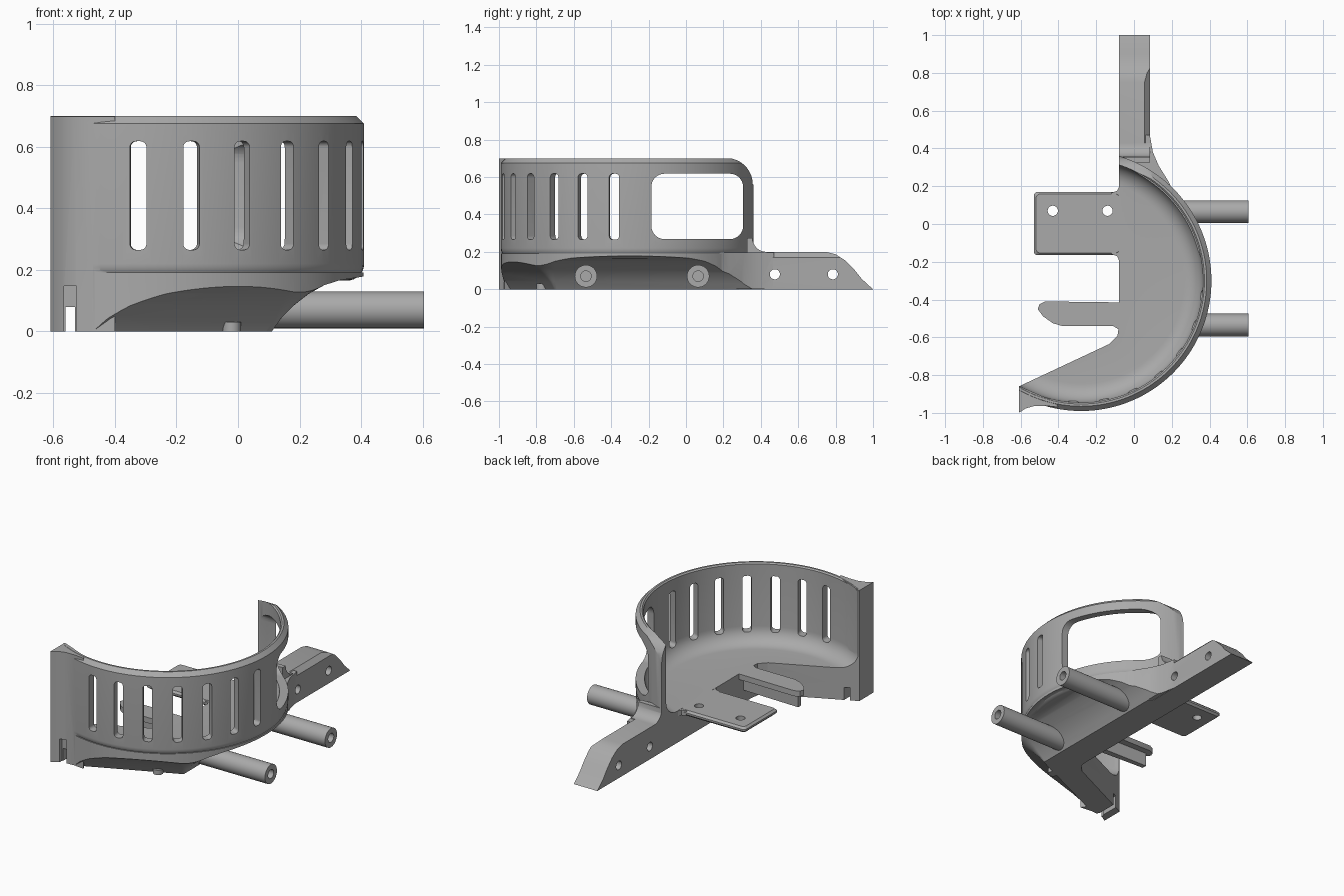
import bpy, bmesh, math
from mathutils import Vector, Matrix

if "Cube" in bpy.data.objects:
    bpy.data.objects.remove(bpy.data.objects["Cube"])

GREY = (0.40, 0.40, 0.40, 1)
mat = bpy.data.materials.new("plain_grey")
mat.use_nodes = True
mat.diffuse_color = GREY
mat.node_tree.nodes["Principled BSDF"].inputs["Base Color"].default_value = GREY

CX, CY, R, RI = -0.28, -0.30, 0.69, 0.645   # bowl axis and radii
FLOOR = 0.20


def finish(name, bm):
    bmesh.ops.recalc_face_normals(bm, faces=bm.faces)
    me = bpy.data.meshes.new(name)
    bm.to_mesh(me)
    bm.free()
    ob = bpy.data.objects.new(name, me)
    me.materials.append(mat)
    bpy.context.collection.objects.link(ob)
    return ob


def loft(name, loops):
    """Closed solid through loops with equal point counts."""
    bm = bmesh.new()
    rings = [[bm.verts.new(p) for p in lp] for lp in loops]
    n = len(rings[0])
    for a, b in zip(rings, rings[1:]):
        for i in range(n):
            j = (i + 1) % n
            bm.faces.new((a[i], a[j], b[j], b[i]))
    bm.faces.new(rings[0])
    bm.faces.new(rings[-1])
    return finish(name, bm)


def prism(name, pts, lo, hi, axis="z"):
    """Extrude a 2D outline along z (points x,y) or along x (points y,z)."""
    put = (lambda p, t: (p[0], p[1], t)) if axis == "z" else (lambda p, t: (t, p[0], p[1]))
    return loft(name, [[put(p, t) for p in pts] for t in (lo, hi)])


def arc(cx, cy, r, a0, a1, n=8):
    return [(cx + r * math.cos(math.radians(a0 + (a1 - a0) * i / n)),
             cy + r * math.sin(math.radians(a0 + (a1 - a0) * i / n))) for i in range(n + 1)]


def round_rect(x0, x1, y0, y1, r):
    return (arc(x1 - r, y1 - r, r, 0, 90) + arc(x0 + r, y1 - r, r, 90, 180)
            + arc(x0 + r, y0 + r, r, 180, 270) + arc(x1 - r, y0 + r, r, 270, 360))


def rod(name, y, z, r, x0, x1):
    return prism(name, arc(y, z, r, 0, 348.75, 31), x0, x1, "x")


def peg(name, x, y, r, z0, z1):
    return prism(name, arc(x, y, r, 0, 348.75, 31), z0, z1)


def revolve(name, profile, steps=128):
    bm = bmesh.new()
    vs = [bm.verts.new((r, 0, z)) for r, z in profile]
    es = [bm.edges.new(e) for e in zip(vs, vs[1:])]
    bmesh.ops.spin(bm, geom=vs + es, cent=(0, 0, 0), axis=(0, 0, 1),
                   angle=math.tau, steps=steps)
    bmesh.ops.remove_doubles(bm, verts=bm.verts, dist=1e-5)
    bmesh.ops.translate(bm, verts=bm.verts, vec=(CX, CY, 0))
    return finish(name, bm)


def boolean(ob, other, op="DIFFERENCE"):
    m = ob.modifiers.new("cut", "BOOLEAN")
    m.operation, m.solver, m.object = op, "EXACT", other
    dg = bpy.context.evaluated_depsgraph_get()
    me = bpy.data.meshes.new_from_object(ob.evaluated_get(dg))
    ob.modifiers.clear()
    ob.data = me
    bpy.data.objects.remove(other)


# Rounded bowl: thin floor and tall wall with a chamfered rim
bowl = revolve("bowl_body", [(0, 0.165)] + arc(R - 0.055, 0.22, 0.055, -90, 0)
               + [(R, 0.675), (R - 0.025, 0.70), (RI + 0.008, 0.70), (RI, 0.692)]
               + arc(RI - 0.1, FLOOR + 0.1, 0.1, 0, -90) + [(0, FLOOR)])

# Skirt below the bowl, with the rear mounting bar and its gusset
skirt = revolve("skirt", [(0, 0), (R - 0.002, 0), (R - 0.002, 0.192), (0, 0.192)])
nose = [(0.75, 0.20), (0.80, 0.187), (0.85, 0.155), (0.90, 0.105), (0.94, 0.055), (1.0, 0)]
web = arc(0.43, 0.275, 0.075, 180, 270)
bar = prism("bar", [(0.20, 0), (0.20, 0.19), (0.325, 0.19), (0.325, 0.275)] + web + nose,
            -0.12, 0.085, "x")
edge = loft("bar_chamfer", [[(0.055, y, 0.201), (0.12, y, 0.201), (0.12, y, 0.14), (0.086, y, 0.17)]
                            for y in (0.43, 1.2)])
boolean(bar, edge)
gusset = prism("gusset", [(0, 0.15), (0.22, 0.15), (0.18, 0.23), (0.13, 0.31),
                          (0.10, 0.38), (0.084, 0.47), (0, 0.47)], 0.002, 0.196)
boolean(skirt, bar, "UNION")
boolean(skirt, gusset, "UNION")

# Concave scoop under the bowl, following the bar and the slanted front edge
n = Vector((0.41, -0.912))
along = Vector((-0.912, -0.41))
corner = Vector((0.11, -0.70))
levels = []
for d, z in [(-0.003, -0.1), (0, 0), (0.03, 0.042), (0.07, 0.083), (0.12, 0.122),
             (0.17, 0.15), (0.22, 0.166), (0.34, 0.185), (0.40, 0.25)]:
    far = corner + along * 1.5 + n * d
    pts = [(corner.x + d, 2)] + arc(corner.x, corner.y, d, 0, -65.8)
    pts += [tuple(far), (far.x, -3), (3, -3), (3, 2)]
    levels.append([(x, y, z) for x, y in pts])
boolean(skirt, loft("scoop", levels))
boolean(bowl, skirt, "UNION")

# Flared end of the front wall
flare = prism("flare", [(-0.65, -0.84), (-0.61, -0.858), (-0.42, -0.94), (-0.40, -0.97),
                        (-0.47, -0.962), (-0.53, -0.964), (-0.575, -0.977),
                        (-0.61, -1.0), (-0.65, -1.0)], 0.0, 0.699)
boolean(bowl, flare, "UNION")

# Open left side: straight edge, rounded notch and slanted front edge
boolean(bowl, prism("opening", [(-0.08, 1.2), (-0.08, -0.54), (-0.087, -0.59), (-0.13, -0.635),
                                (-0.61, -0.86), (-0.61, -2), (-2, -2), (-2, 1.2)], -1, 2))

# Rounded upper corner of the rear wall end
boolean(bowl, prism("end_round", arc(0.215, 0.56, 0.142, 0, 90, 14)
                    + [(0.215, 0.9), (0.6, 0.9), (0.6, 0.56)], -0.6, 0.6, "x"))

# Large side window
boolean(bowl, prism("window", round_rect(-0.185, 0.305, 0.268, 0.618, 0.07), -0.2, 0.8, "x"))

# Row of vertical vent slots
for i in range(7):
    slot = prism("slot", round_rect(-0.027, 0.027, 0.265, 0.618, 0.02), 0.55, 0.8, "x")
    turn = Matrix.Rotation(math.radians(-93.7 + 14.45 * i), 4, "Z")
    slot.data.transform(Matrix.Translation((CX, CY, 0)) @ turn)
    boolean(bowl, slot)

# Small cable slot at the foot of the flare
boolean(bowl, prism("foot_slot", [(-0.56, -1.1), (-0.53, -1.1), (-0.53, -0.8), (-0.56, -0.8)],
                    -0.1, 0.08))
boolean(bowl, prism("foot_recess", [(-0.565, -1.1), (-0.525, -1.1), (-0.525, -0.95),
                                    (-0.565, -0.95)], -0.1, 0.147))

# Cross holes in the mounting bar
for y in (0.475, 0.785):
    boolean(bowl, rod("bar_hole", y, 0.08, 0.027, -0.3, 0.3))

# Two hollow side tubes
for label, y in (("front", -0.535), ("rear", 0.065)):
    tube = rod(label + "_tube", y, 0.07, 0.06, 0.09, 0.605)
    boolean(tube, rod("bore", y, 0.07, 0.028, 0.2, 0.7))

# Drilled tab with chamfered border
tab_loops = [[(x, y, z) for x, y in
              round_rect(-0.53 + k, -0.078, -0.165 + k, 0.17 - k, 0.02)]
             for k, z in ((0.012, 0.165), (0, 0.177), (0, 0.188), (0.012, FLOOR))]
tab = loft("drilled_tab", tab_loops)
for x in (-0.43, -0.14):
    boolean(tab, peg("tab_hole", x, 0.07, 0.027, 0, 0.4))
for y, s in ((0.17, 1), (-0.165, -1)):
    prism("tab_root", [(-0.12, y - s * 0.03), (-0.12, y - s * 0.005), (-0.09, y + s * 0.005),
                       (-0.078, y + s * 0.03), (-0.078, y - s * 0.03)], 0.167, 0.199)

# Pointed finger with a web below
prism("finger", [(-0.078, -0.415), (-0.47, -0.41), (-0.50, -0.425), (-0.51, -0.45),
                 (-0.48, -0.49), (-0.43, -0.525), (-0.38, -0.54), (-0.11, -0.54),
                 (-0.078, -0.56)], 0.165, FLOOR)
prism("finger_web", [(-0.07, -0.50), (-0.07, -0.46), (-0.47, -0.45), (-0.47, -0.48)], 0.08, 0.17)

# Small locating nub under the front
peg("nub", -0.02, -0.77, 0.03, 0.0, 0.03)

# Smooth shading with crisp edges
for ob in bpy.context.collection.objects:
    ob.select_set(ob.type == "MESH" and mat.name in ob.data.materials)
bpy.context.view_layer.objects.active = bowl
bpy.ops.object.shade_smooth_by_angle(angle=math.radians(30))
